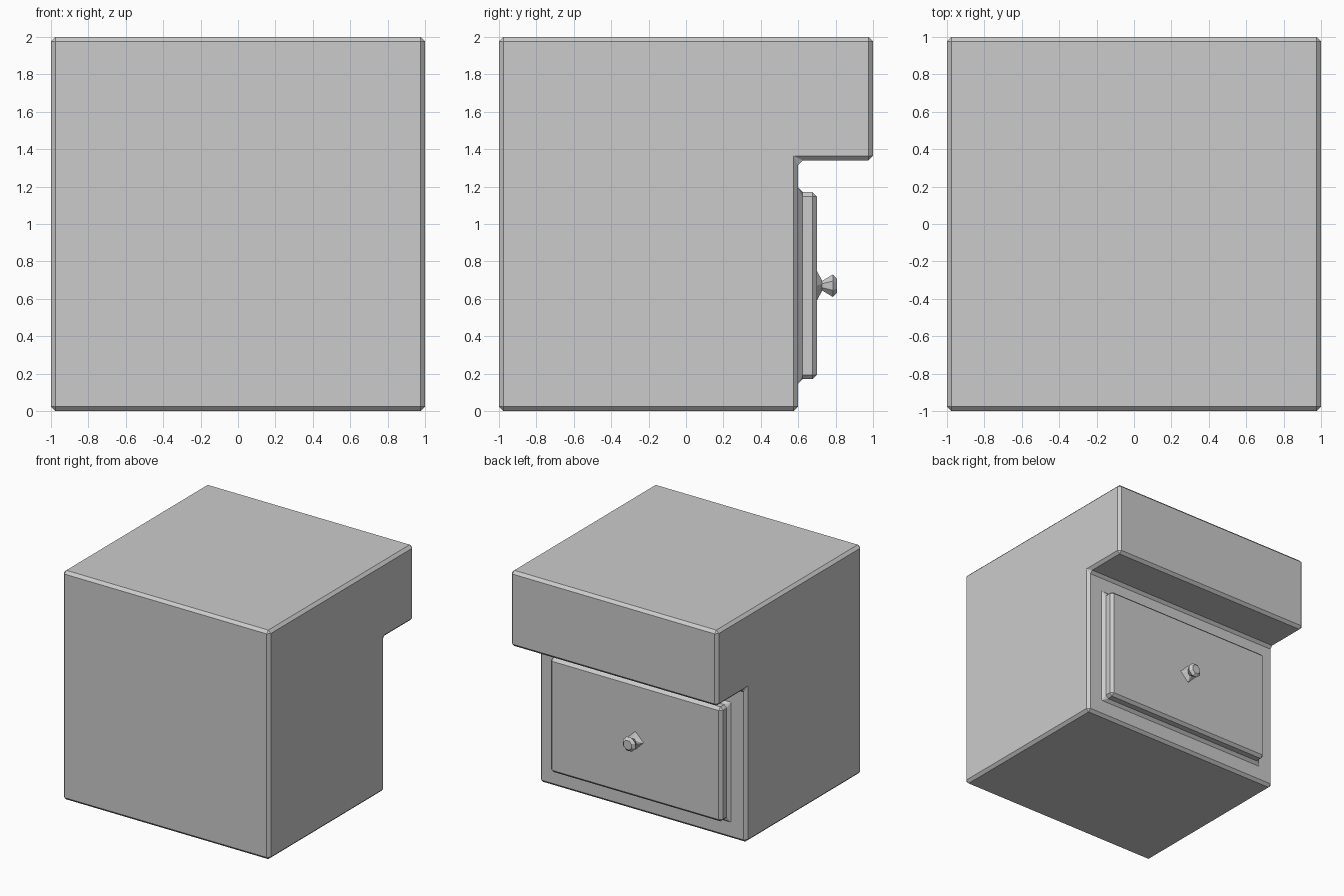
import bpy, bmesh
from math import sin, cos, radians
from mathutils import Vector

if "Cube" in bpy.data.objects:
    bpy.data.objects.remove(bpy.data.objects["Cube"])


def make_object(name, bm):
    bmesh.ops.recalc_face_normals(bm, faces=bm.faces[:])
    mesh = bpy.data.meshes.new(name)
    bm.to_mesh(mesh)
    bm.free()
    obj = bpy.data.objects.new(name, mesh)
    bpy.context.collection.objects.link(obj)
    return obj


# Cabinet body: stepped side profile (y, z) extruded across x
bm = bmesh.new()
profile = [(-1, 0), (0.6, 0), (0.6, 1.34), (1, 1.34), (1, 2), (-1, 2)]
side = bm.faces.new([bm.verts.new((-1, y, z)) for y, z in profile])
ext = bmesh.ops.extrude_face_region(bm, geom=[side], use_keep_orig=True)
bmesh.ops.translate(bm, vec=(2, 0, 0),
                    verts=[g for g in ext["geom"] if isinstance(g, bmesh.types.BMVert)])
bmesh.ops.recalc_face_normals(bm, faces=bm.faces[:])

# Raised drawer front on the recessed back face
panel = next(f for f in bm.faces
             if (f.calc_center_median() - Vector((0, 0.6, 0.67))).length < 0.01)
bmesh.ops.inset_individual(bm, faces=[panel], thickness=0.17, use_even_offset=True)
raised = bmesh.ops.extrude_discrete_faces(bm, faces=[panel])["faces"][0]
bmesh.ops.translate(bm, vec=(0, 0.1, 0), verts=raised.verts[:])
body = make_object("cabinet_body", bm)

# Single-step chamfer on every edge
bevel = body.modifiers.new("chamfer", "BEVEL")
bevel.width = 0.024
bevel.segments = 1
bevel.limit_method = "ANGLE"

# Knob: diamond foot, narrow neck, flared octagonal head (y, radius, corner spread)
bm = bmesh.new()
rings = []
for y, radius, spread in [(0.7, 0.08, 0), (0.728, 0.028, 22.5),
                          (0.785, 0.065, 22.5), (0.807, 0.042, 22.5)]:
    angles = [radians(a + s * spread) for a in (0, 90, 180, 270) for s in (-1, 1)]
    rings.append([bm.verts.new((radius * cos(a), y, 0.67 + radius * sin(a))) for a in angles])
for lower, upper in zip(rings, rings[1:]):
    for i in range(8):
        j = (i + 1) % 8
        bm.faces.new((lower[i], lower[j], upper[j], upper[i]))
bm.faces.new(rings[-1])
bmesh.ops.remove_doubles(bm, verts=bm.verts[:], dist=0.0005)
make_object("drawer_knob", bm)
